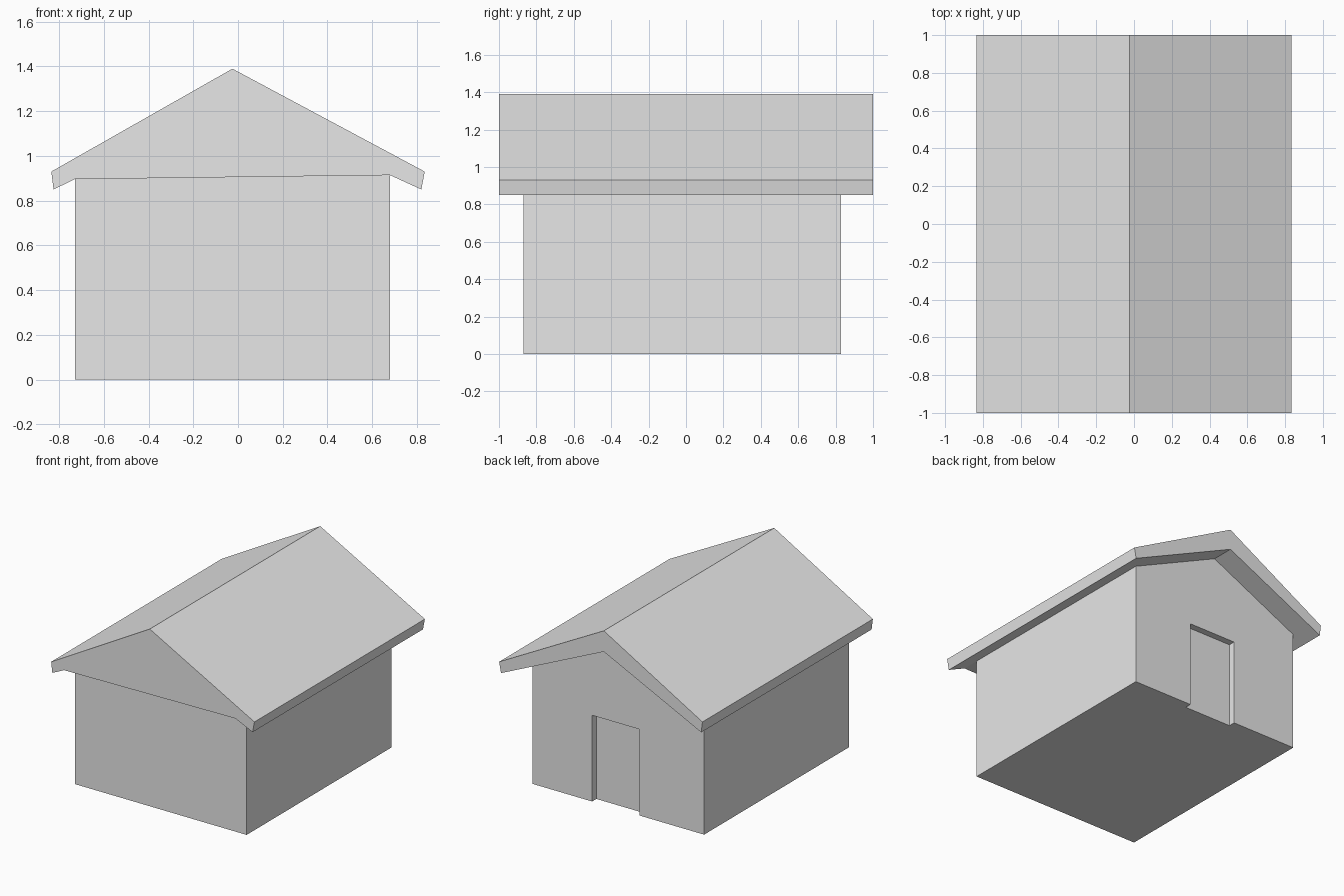
import bpy
import bmesh

cube = bpy.data.objects.get("Cube")
if cube:
    bpy.data.objects.remove(cube, do_unlink=True)

# Single matte grey for the whole building
grey = bpy.data.materials.new("light grey")
grey.use_nodes = True
grey.diffuse_color = (0.8, 0.8, 0.8, 1)
for node in grey.node_tree.nodes:
    if node.type == 'BSDF_PRINCIPLED':
        node.inputs["Base Color"].default_value = (0.8, 0.8, 0.8, 1)


def prism(name, profile, y_front, y_back):
    """Extrude an (x, z) profile along y."""
    bm = bmesh.new()
    face = bm.faces.new([bm.verts.new((x, y_front, z)) for x, z in profile])
    extruded = bmesh.ops.extrude_face_region(bm, geom=[face])["geom"]
    moved = [v for v in extruded if isinstance(v, bmesh.types.BMVert)]
    bmesh.ops.translate(bm, verts=moved, vec=(0, y_back - y_front, 0))
    bmesh.ops.recalc_face_normals(bm, faces=bm.faces[:])
    mesh = bpy.data.meshes.new(name)
    bm.to_mesh(mesh)
    bm.free()
    mesh.materials.append(grey)
    obj = bpy.data.objects.new(name, mesh)
    bpy.context.scene.collection.objects.link(obj)
    return obj


# Shared profile points
ridge = (-0.025, 1.39)
inner_ridge = (-0.025, 1.235)
wall_top_right = (-0.73, 0.896)
wall_top_left = (0.68, 0.914)
wall_front, wall_back = -0.87, 0.83

# Walls, rising to the underside of the roof
walls = prism("walls", [(-0.73, 0), (0.68, 0), wall_top_left, inner_ridge,
                        wall_top_right], wall_front, wall_back)

# Pitched roof slab with overhanging eaves
prism("roof", [(-0.835, 0.93), (-0.825, 0.85), inner_ridge, (0.82, 0.85),
               (0.835, 0.93), ridge], -1, 1)

# Solid front gable, flush with the roof end
prism("front_gable", [wall_top_right, wall_top_left, inner_ridge], -1, wall_front)

# Recessed doorway in the back wall
cutter = prism("doorway_cutter", [(-0.2, -0.1), (0.19, -0.1), (0.19, 0.64),
                                  (-0.2, 0.64)], wall_back - 0.05, wall_back + 0.1)
cutter.hide_render = True
cutter.hide_viewport = True
cutter.display_type = 'WIRE'
cut = walls.modifiers.new("doorway", 'BOOLEAN')
cut.operation = 'DIFFERENCE'
cut.solver = 'EXACT'
cut.object = cutter
